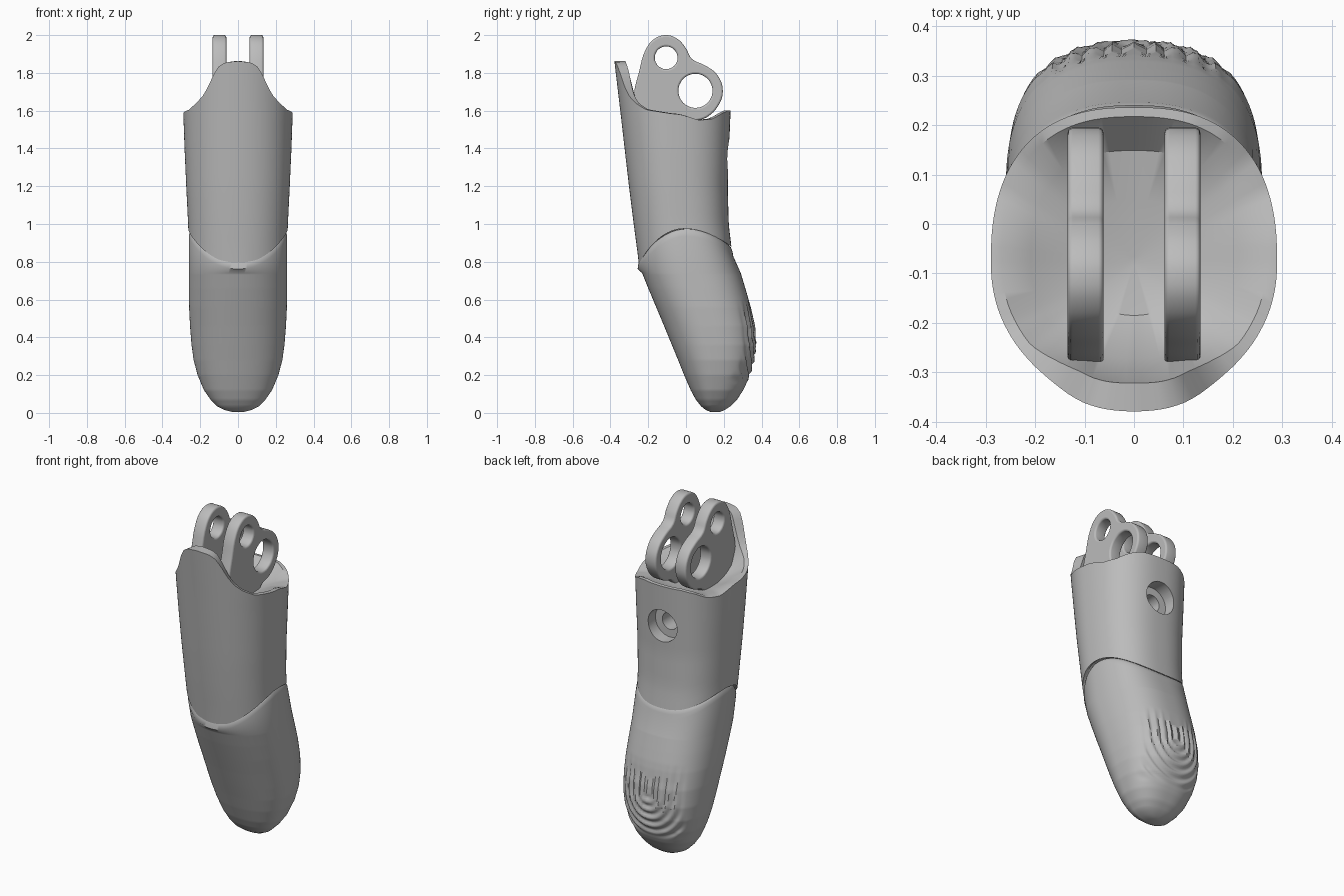
import bpy, bmesh, math
from mathutils import Vector

cube = bpy.data.objects.get("Cube")
if cube:
    bpy.data.objects.remove(cube)

SEGS = 112
gray = bpy.data.materials.new("matte_gray")
gray.use_nodes = True
gray.diffuse_color = (0.5, 0.5, 0.5, 1)
gray.node_tree.nodes["Principled BSDF"].inputs["Base Color"].default_value = (0.5, 0.5, 0.5, 1)


def spow(v, n):
    return math.copysign(abs(v) ** (2 / n), v)


def interp(table, v):
    """Linear lookup of v in rows whose first entry is the key."""
    v = min(max(v, table[0][0]), table[-1][0])
    for a, b in zip(table, table[1:]):
        if v <= b[0]:
            f = (v - a[0]) / (b[0] - a[0])
            return [p + (q - p) * f for p, q in zip(a, b)][1:]


def section(front, back, half, theta, scale=1.0):
    """Egg-shaped section, theta measured from the front."""
    mid = (front + back) / 2 - 0.02
    c, s = math.cos(theta), math.sin(theta)
    n = 2.15 if c > 0 else 2.5
    reach = mid - front if c > 0 else back - mid
    return half * spow(s, n) * scale, mid - reach * spow(c, n) * scale


def joint(y):
    """Arched seam between sleeve and fingertip."""
    return 0.975 - (0.165 if y < 0 else 0.105) * (y / 0.25) ** 2


def finish(ob, angle=35):
    ob.data.materials.clear()
    ob.data.materials.append(gray)
    bpy.ops.object.select_all(action='DESELECT')
    ob.select_set(True)
    bpy.context.view_layer.objects.active = ob
    bpy.ops.object.shade_smooth_by_angle(angle=math.radians(angle))


def loft(name, rings):
    """Skin closed rings running from bottom to top."""
    bm = bmesh.new()
    rows = [[bm.verts.new(p) for p in ring] for ring in rings]
    for a, b in zip(rows, rows[1:]):
        for i in range(SEGS):
            j = (i + 1) % SEGS
            bm.faces.new((a[i], a[j], b[j], b[i]))
    bm.faces.new(rows[0])
    bm.faces.new(rows[-1])
    bmesh.ops.recalc_face_normals(bm, faces=bm.faces[:])
    mesh = bpy.data.meshes.new(name)
    bm.to_mesh(mesh)
    bm.free()
    ob = bpy.data.objects.new(name, mesh)
    bpy.context.collection.objects.link(ob)
    return ob


angles = [2 * math.pi * i / SEGS for i in range(SEGS)]


def bend(t):
    """Angle from the front in degrees, the same on both sides."""
    return math.degrees(min(t, 2 * math.pi - t))


# Sleeve: height, front, back, half width
sleeve_shape = [(0.8, -0.25, 0.25, 0.258), (1.0, -0.277, 0.226, 0.264), (1.2, -0.302, 0.221, 0.274),
                (1.4, -0.325, 0.228, 0.283), (1.6, -0.348, 0.236, 0.29), (1.86, -0.379, 0.24, 0.29)]
# Rim: angle, height
rim = [(0, 1.862), (12, 1.855), (19, 1.835), (25, 1.79), (31, 1.73), (38, 1.68), (48, 1.64), (62, 1.605),
       (80, 1.592), (95, 1.58), (112, 1.55), (128, 1.555), (145, 1.585), (160, 1.6), (180, 1.6)]


def sleeve_point(t, u, scale=1.0, drop=0.0):
    _, y0 = section(*interp(sleeve_shape, 0.9), t)
    low, high = joint(y0), interp(rim, bend(t))[0]
    z = low + (high - low) * u
    x, y = section(*interp(sleeve_shape, z), t, scale)
    return x, y, z + drop


def rim_inner(t):
    return interp([(0, 0.8), (25, 0.82), (50, 0.92), (180, 0.94)], bend(t))[0]


def floor_point(t, scale, z):
    x, y = section(*interp(sleeve_shape, 1.6), t, scale)
    return x, y, z


rings = [[sleeve_point(t, 0, s, 0.015) for t in angles] for s in (0.05, 0.5, 0.93)]
rings += [[sleeve_point(t, u / 16) for t in angles] for u in range(17)]
rings.append([sleeve_point(t, 1, rim_inner(t), 0.002) for t in angles])
rings.append([floor_point(t, 0.72, interp([(0, 1.61), (50, 1.57), (180, 1.53)], bend(t))[0]) for t in angles])
rings += [[floor_point(t, s, 1.5 + 0.04 * s) for t in angles] for s in (0.4, 0.03)]
sleeve = loft("finger_sleeve", rings)

# Counterbored screw hole in the back of the sleeve
for radius, inner in ((0.095, 0.15), (0.05, 0.02)):
    bpy.ops.mesh.primitive_cylinder_add(vertices=40, radius=radius, depth=0.4,
                                        location=(0, inner + 0.2, 1.36), rotation=(math.pi / 2, 0, 0))
    cutter = bpy.context.object
    cutter.hide_render = True
    cut = sleeve.modifiers.new("hole", 'BOOLEAN')
    cut.object = cutter
    cut.solver = 'EXACT'
    bpy.context.view_layer.objects.active = sleeve
    bpy.ops.object.modifier_apply(modifier=cut.name)
    bpy.data.objects.remove(cutter)
finish(sleeve)

# Fingertip: height, front, back, half width
tip_shape = [(0.005, 0.13, 0.18, 0.03), (0.015, 0.105, 0.205, 0.07), (0.035, 0.08, 0.235, 0.11),
             (0.07, 0.052, 0.27, 0.145), (0.12, 0.025, 0.303, 0.18), (0.2, -0.01, 0.343, 0.214),
             (0.28, -0.042, 0.365, 0.235), (0.36, -0.075, 0.374, 0.246), (0.46, -0.116, 0.366, 0.254),
             (0.56, -0.158, 0.343, 0.259), (0.66, -0.2, 0.314, 0.26), (0.74, -0.232, 0.29, 0.26)]
top_shape = (-0.256, 0.25, 0.26)


def ridge(x, z):
    """Depth of the looped grip grooves on the pad."""
    r = math.hypot(x, 0.85 * min(0, z - 0.42))
    fade = max(0, min(1, (0.2 - abs(x)) * 25)) * max(0, min(1, (0.6 - z) * 10, (z - 0.15) * 25))
    return 0.014 * fade * (0.5 - 0.5 * math.cos(r * 2 * math.pi / 0.042))


rings = []
for row, nxt in zip(tip_shape, tip_shape[1:]):
    steps = max(2, round((nxt[0] - row[0]) / 0.009))
    for k in range(steps):
        z, *shape = [a + (b - a) * k / steps for a, b in zip(row, nxt)]
        ring = []
        for t in angles:
            x, y = section(*shape, t)
            ring.append((x, y - ridge(x, z) if math.cos(t) < 0 else y, z))
        rings.append(ring)
rings.append([(*section(*tip_shape[-1][1:], t), tip_shape[-1][0]) for t in angles])
# Rounded shoulder and arched top that meets the sleeve
for scale, drop in ((1.0, 0.04), (0.985, 0.018), (0.95, 0.002), (0.9, 0.0), (0.5, 0.0), (0.05, 0.0)):
    ring = []
    for t in angles:
        x, y = section(*top_shape, t, scale)
        ring.append((x, y, joint(y) - drop))
    rings.append(ring)
finish(loft("fingertip", rings), 50)

# Pair of hinge lugs, each with a small and a large pin hole
outline = [(-0.27, 1.46), (-0.275, 1.69), (-0.25, 1.8), (-0.21, 1.93), (-0.165, 1.982), (-0.105, 2.0),
           (-0.05, 1.983), (0.0, 1.93), (0.03, 1.875), (0.1, 1.84), (0.165, 1.79), (0.195, 1.705),
           (0.17, 1.625), (0.11, 1.565), (0.03, 1.535), (-0.03, 1.46)]


def circle(y, z, r):
    return [(y + r * math.cos(a * math.pi / 6), z + r * math.sin(a * math.pi / 6)) for a in range(12)]


for side, x in (("left", 0.098), ("right", -0.098)):
    curve = bpy.data.curves.new("lug_profile", 'CURVE')
    curve.dimensions = '2D'
    curve.fill_mode = 'BOTH'
    curve.resolution_u = 4
    curve.extrude = 0.026
    curve.bevel_depth = 0.01
    curve.bevel_resolution = 2
    curve.offset = -0.01
    for pts in (outline, circle(-0.105, 1.88, 0.06), circle(0.05, 1.705, 0.09)):
        spline = curve.splines.new('BEZIER')
        spline.bezier_points.add(len(pts) - 1)
        spline.use_cyclic_u = True
        for bp, (y, z) in zip(spline.bezier_points, pts):
            bp.co = (y, z, 0)
            bp.handle_left_type = bp.handle_right_type = 'AUTO'
    helper = bpy.data.objects.new("lug_helper", curve)
    bpy.context.collection.objects.link(helper)
    bpy.context.view_layer.update()
    mesh = bpy.data.meshes.new_from_object(helper.evaluated_get(bpy.context.evaluated_depsgraph_get()))
    bpy.data.objects.remove(helper)
    for v in mesh.vertices:
        v.co = Vector((v.co.z + x, v.co.x, v.co.y))
    lug = bpy.data.objects.new("hinge_lug_" + side, mesh)
    bpy.context.collection.objects.link(lug)
    finish(lug)
